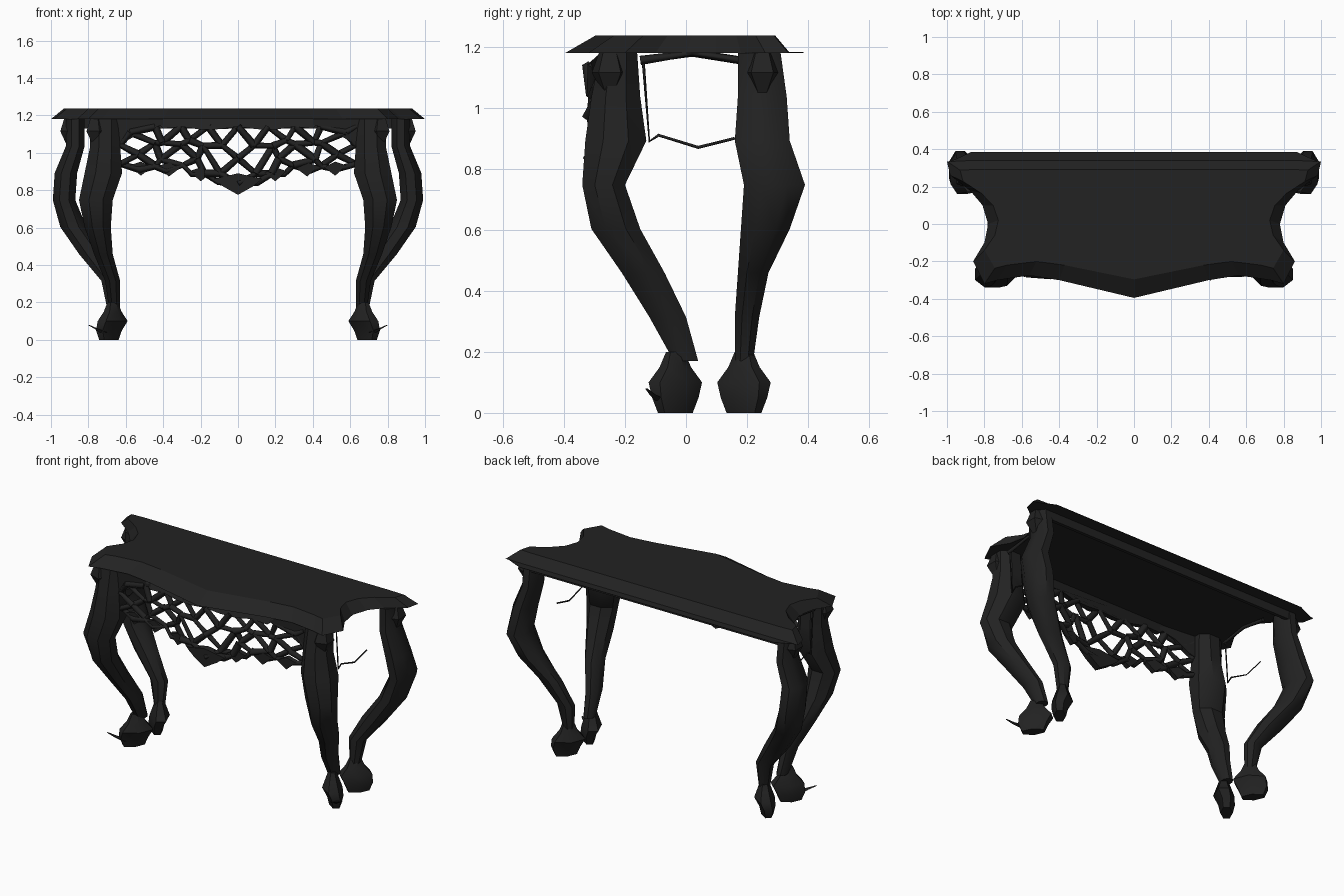
import bpy, bmesh, math, random
from mathutils import Matrix, Vector

cube = bpy.data.objects.get("Cube")
if cube:
    bpy.data.objects.remove(cube, do_unlink=True)

ebony = bpy.data.materials.new("ebony_black")
ebony.use_nodes = True
shade = (.016, .016, .016, 1)
ebony.diffuse_color = shade
ebony.node_tree.nodes["Principled BSDF"].inputs["Base Color"].default_value = shade

random.seed(5)
TABLE_UNDERSIDE = 1.18
TABLE_SURFACE = 1.237
ANKLE = .17
APRON_END = .63
SIDES = {"left": 1, "right": -1}


def add_object(name, data):
    obj = bpy.data.objects.new(name, data)
    bpy.context.collection.objects.link(obj)
    data.materials.append(ebony)
    return obj


def loft(name, rings, smooth=False):
    """Skin a stack of equal-length rings and cap both ends."""
    bm = bmesh.new()
    loops = [[bm.verts.new(point) for point in ring] for ring in rings]
    for low, high in zip(loops, loops[1:]):
        for i in range(len(low)):
            bm.faces.new((low[i - 1], low[i], high[i], high[i - 1]))
    bm.faces.new(loops[0])
    bm.faces.new(loops[-1])
    bmesh.ops.recalc_face_normals(bm, faces=bm.faces)
    mesh = bpy.data.meshes.new(name)
    bm.to_mesh(mesh)
    bm.free()
    obj = add_object(name, mesh)
    if smooth:
        bpy.ops.object.select_all(action="DESELECT")
        obj.select_set(True)
        bpy.context.view_layer.objects.active = obj
        bpy.ops.object.shade_smooth_by_angle(angle=math.radians(40))
    return obj


def limb(name, side, top, bottom, centres_x, centres_y, widths, depths, corners=8, turn=0):
    """Oval sections at even heights from top to bottom, turned about the upright axis."""
    angles = [math.tau * (i + .5) / corners for i in range(corners)]
    grow = 1 / math.cos(math.pi / corners)
    spin = Matrix.Rotation(math.radians(turn), 2)
    last = len(centres_x) - 1
    rings = []
    for i, (x, y, width, depth) in enumerate(zip(centres_x, centres_y, widths, depths)):
        z = top + (bottom - top) * i / last
        ovals = [spin @ Vector((width * math.cos(angle), depth * math.sin(angle))) * grow for angle in angles]
        rings.append([(side * (x + oval.x), y + oval.y, z) for oval in ovals])
    return loft(name, rings, True)


def bars(name, paths, radius):
    """Four-sided bars that follow point lists."""
    curve = bpy.data.curves.new(name, "CURVE")
    curve.dimensions = "3D"
    curve.bevel_depth = radius
    curve.bevel_resolution = 0
    curve.use_fill_caps = True
    for path in paths:
        spline = curve.splines.new("POLY")
        spline.points.add(len(path) - 1)
        for point, position in zip(spline.points, path):
            point.co = (*position, 1)
            point.radius = random.uniform(.8, 1.3)
    return add_object(name, curve)


def apron_depth(x):
    return -.31 + .1 * abs(x)


def apron_bottom(x):
    """Scalloped lower edge, lowest in the middle."""
    dip = max(0, .3 - abs(x)) * .35
    return .92 - dip + .02 * math.cos(abs(x) * 40)


def plate(name, outline, thickness=.03):
    """Upright panel in the apron plane."""
    return loft(name, [[(x, apron_depth(x) + offset, z) for x, z in outline]
                       for offset in (-thickness / 2, thickness / 2)])


# Tabletop with bowed front, pinched ends and a sloping rim
front_edge = [(0, -.395), (.4, -.3), (.56, -.275), (.73, -.3), (.8, -.32)]
end_edge = [(.78 + y * y * (3 if y > 0 else 2), y) for y in (-.2, -.1, 0, .1, .18, .26)]
half = front_edge + end_edge + [(1, .335), (.9, .34)]
outline = half + [(-x, y) for x, y in half[:0:-1]]
rim = [(x, y, TABLE_UNDERSIDE) for x, y in outline]
surface = [(x * .93, y * .8 + .02, TABLE_SURFACE) for x, y in outline]
loft("tabletop", [rim, surface])

# Thin ledge behind the tabletop and a plain rail under its back edge
ledge = [(-.98, .335), (.98, .335), (.87, .385), (-.87, .385)]
loft("back_ledge", [[(x, y, TABLE_UNDERSIDE + lift) for x, y in ledge] for lift in (0, .002)])
rail = [(-.85, .29), (.85, .29), (.85, .31), (-.85, .31)]
loft("back_rail", [[(x, y, z) for x, y in rail] for z in (1.13, TABLE_UNDERSIDE)])

for label, side in SIDES.items():
    # Curved legs
    limb(f"front_leg_{label}", side, TABLE_UNDERSIDE, ANKLE,
         centres_x=[.71, .71, .72, .76, .75, .72, .67, .66],
         centres_y=[-.22, -.23, -.23, -.27, -.23, -.14, -.06, 0],
         widths=[.08, .08, .1, .09, .07, .05, .04, .03],
         depths=[.06, .08, .1, .07, .08, .07, .06, .04])
    limb(f"back_leg_{label}", side, TABLE_UNDERSIDE, ANKLE,
         centres_x=[.87, .87, .92, .93, .88, .78, .68, .67],
         centres_y=[.24, .25, .25, .29, .26, .22, .2, .19],
         widths=[.05, .05, .06, .06, .07, .07, .05, .03],
         depths=[.07, .08, .09, .1, .08, .05, .04, .03])

    # Slim feet splayed along the diagonals, with a claw on the front pair
    for name, y, turn in (("front", -.035, -50), ("back", .19, 50)):
        limb(f"{name}_foot_{label}", side, .2, 0, [.67, .67, .67, .69, .69], [y] * 5,
             [.03, .05, .09, .08, .06], [.02, .035, .05, .04, .03], corners=6, turn=turn)
    limb(f"front_claw_{label}", side, .08, .04, [.8, .76, .72], [-.13, -.11, -.08],
         [.004, .01, .02], [.004, .01, .02], corners=4)

    # Carved scrolls at the leg heads
    for name, x, y in (("front", .76, -.25), ("back", .9, .25)):
        limb(f"{name}_scroll_{label}", side, TABLE_UNDERSIDE, 1.05, [x] * 3, [y] * 3,
             [.03, .05, .02], [.03, .05, .02], corners=5)

    # Slender side strand and rail
    end_x = side * .77
    strand = [(-.14, 1.15), (-.12, .89), (-.09, .91), (.04, .87), (.16, .9)]
    bars(f"side_strand_{label}", [[(end_x, y, z) for y, z in strand]], .004)
    side_rail = [(-.15, 1.155), (.02, TABLE_UNDERSIDE), (.18, 1.155)]
    bars(f"side_rail_{label}", [[(end_x, y, z) for y, z in side_rail]], .012)

    # Bracket joining the apron to the leg
    bracket = [(.66, TABLE_UNDERSIDE), (.66, 1.04), (.6, 1.06), (.5, 1.12), (.4, 1.15), (.4, TABLE_UNDERSIDE)]
    plate(f"apron_bracket_{label}", [(side * x, z) for x, z in bracket])

    # Small leaf points under the apron
    for name, x in (("inner", .2), ("middle", .37), ("outer", .52)):
        z = apron_bottom(x)
        leaf = [(x - .06, z + .01), (x, z - .035), (x + .06, z + .02), (x, z + .04)]
        plate(f"apron_leaf_{name}_{label}", [(side * u, v) for u, v in leaf])

# Pierced apron: an irregular mirrored net of twisting bars
columns, rows = 8, 4
net = {}
for column in range(columns + 1):
    for row in range(rows + 1):
        x = APRON_END * column / columns
        if 0 < column < columns:
            x += random.uniform(-.03, .03)
        bottom = apron_bottom(x)
        z = bottom + (1.14 - bottom) * row / rows
        if 0 < row < rows:
            z += random.uniform(-.03, .03)
        net[column, row] = (x, z)

paths = []
for side in SIDES.values():
    def place(key):
        x, z = net[key]
        return (side * x, apron_depth(x) + random.uniform(-.015, .015), z)

    for (column, row) in net:
        if (column + row) % 2 == 0 and column < columns:
            for step in (-1, 1):
                if (column + 1, row + step) in net:
                    paths.append([place((column, row)), place((column + 1, row + step))])
    paths.append([place((column, 0)) for column in range(columns + 1)])
bars("apron_scrollwork", paths, .017)

# Apron top rail and hanging shell
rail_bottom = [(x / 10, 1.13 + .01 * math.cos(x * 2)) for x in range(-4, 5)]
plate("apron_rail", rail_bottom + [(.45, TABLE_UNDERSIDE), (-.45, TABLE_UNDERSIDE)])
plate("apron_shell", [(-.13, .86), (-.08, .82), (0, .775), (.08, .82), (.13, .86), (0, .89)], .04)
